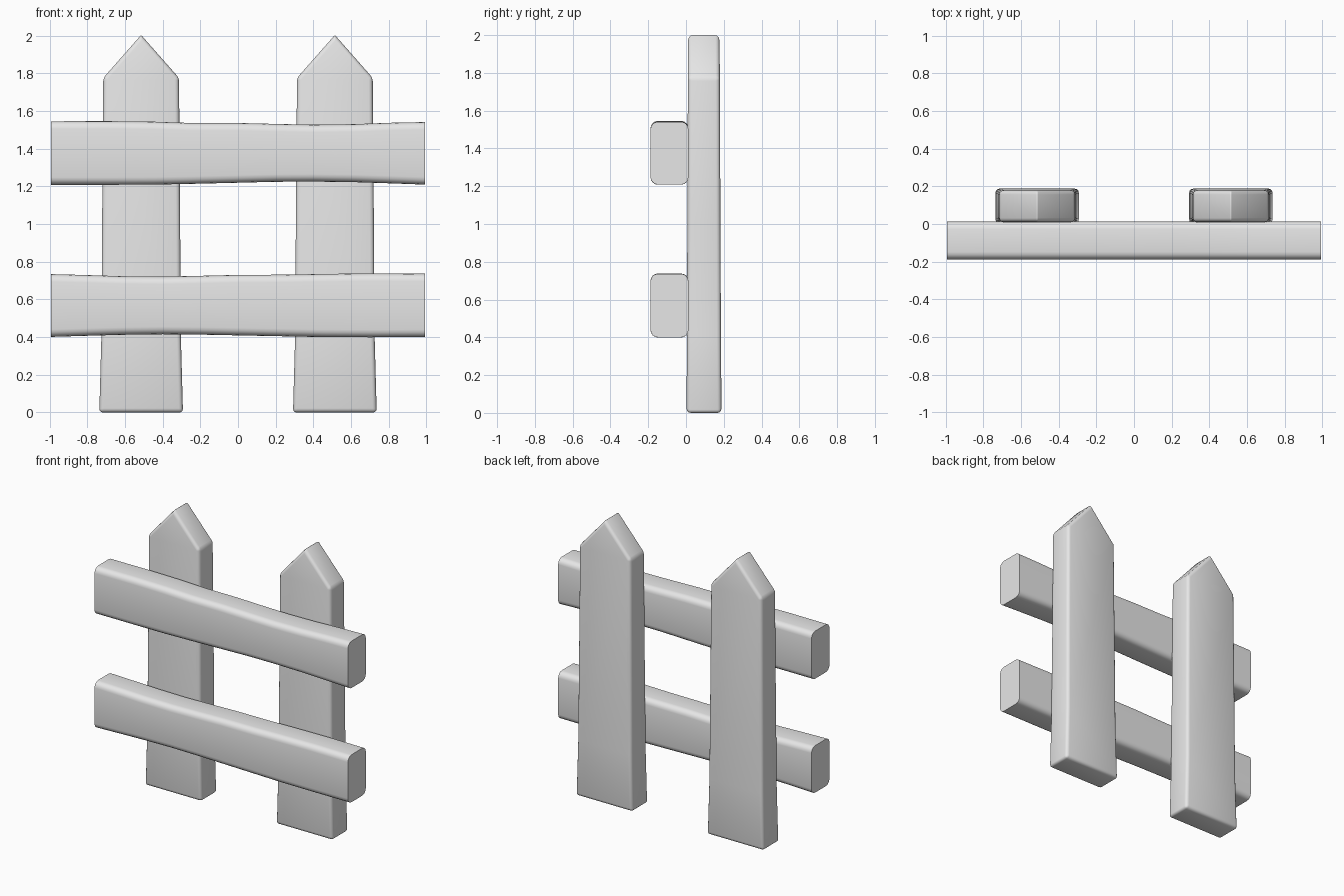
import bpy, bmesh

if "Cube" in bpy.data.objects:
    bpy.data.objects.remove(bpy.data.objects["Cube"])

grey = bpy.data.materials.new("light grey")
grey.diffuse_color = (0.8, 0.8, 0.8, 1)
grey.use_nodes = True
grey.node_tree.nodes["Principled BSDF"].inputs["Base Color"].default_value = grey.diffuse_color


def finish(name, bm, width, segments):
    """Turn a bmesh into a smooth object with softened, weighted edges."""
    bmesh.ops.recalc_face_normals(bm, faces=bm.faces[:])
    mesh = bpy.data.meshes.new(name)
    bm.to_mesh(mesh)
    bm.free()
    mesh.materials.append(grey)
    ob = bpy.data.objects.new(name, mesh)
    bpy.context.collection.objects.link(ob)
    bev = ob.modifiers.new("soft edges", 'BEVEL')
    bev.limit_method = 'WEIGHT'
    bev.width = width
    bev.segments = segments
    bpy.ops.object.select_all(action='DESELECT')
    ob.select_set(True)
    bpy.context.view_layer.objects.active = ob
    bpy.ops.object.modifier_apply(modifier=bev.name)
    bpy.ops.object.shade_smooth_by_angle(angle=0.7)
    return ob


def loft(bm, rings):
    """Skin a list of equally sized vertex rings and cap both ends."""
    rings = [[bm.verts.new(p) for p in r] for r in rings]
    n = len(rings[0])
    for a, b in zip(rings, rings[1:]):
        for i in range(n):
            bm.faces.new((a[i], a[(i + 1) % n], b[(i + 1) % n], b[i]))
    bm.faces.new(rings[0])
    bm.faces.new(rings[-1])


def picket(name, cx):
    # outline: half width, height, front y, back y
    levels = [(0.222, 0.0, 0.003, 0.188), (0.211, 0.40, 0.005, 0.185),
              (0.207, 1.0, 0.008, 0.182), (0.201, 1.775, 0.010, 0.179)]
    apex = (0.0, 2.003, 0.010, 0.178)
    outline = [(w, z, f, b) for w, z, f, b in levels] + [apex]
    outline += [(-w, z, f, b) for w, z, f, b in reversed(levels)]
    bm = bmesh.new()
    loft(bm, [[(cx + x, f, z) for x, z, f, b in outline],
              [(cx + x, b, z) for x, z, f, b in outline]])
    weight = bm.edges.layers.float.new("bevel_weight_edge")
    for e in bm.edges:
        p, q = e.verts[0].co, e.verts[1].co
        if abs(p.y - q.y) < 0.1:          # front and back rim
            e[weight] = 1.0
        elif p.z > 1.9:                   # ridge
            e[weight] = 0.3
        elif p.z < 0.1 or p.z > 1.5:      # foot and shoulder
            e[weight] = 0.8
    finish(name, bm, 0.022, 3)


def rail(name, stations):
    # hand-cut beam: x, bottom z, top z at each station
    bm = bmesh.new()
    loft(bm, [[(x, -0.188, lo), (x, 0.013, lo), (x, 0.013, hi), (x, -0.188, hi)]
              for x, lo, hi in stations])
    weight = bm.edges.layers.float.new("bevel_weight_edge")
    for e in bm.edges:
        if abs(e.verts[0].co.x - e.verts[1].co.x) > 0.05:
            e[weight] = 1.0
    finish(name, bm, 0.04, 4)


picket("left_picket", -0.514)
picket("right_picket", 0.514)

rail("upper_rail", [(-0.993, 1.208, 1.545), (-0.7, 1.208, 1.546),
                    (-0.45, 1.209, 1.543), (-0.25, 1.213, 1.536),
                    (0.0, 1.219, 1.536), (0.2, 1.224, 1.531),
                    (0.4, 1.225, 1.527), (0.62, 1.222, 1.530),
                    (0.8, 1.216, 1.537), (0.993, 1.209, 1.541)])
rail("lower_rail", [(-0.993, 0.401, 0.734), (-0.8, 0.407, 0.729),
                    (-0.62, 0.412, 0.723), (-0.4, 0.415, 0.721),
                    (-0.2, 0.413, 0.725), (0.0, 0.409, 0.730),
                    (0.25, 0.404, 0.731), (0.45, 0.400, 0.735),
                    (0.7, 0.399, 0.738), (0.993, 0.400, 0.736)])
